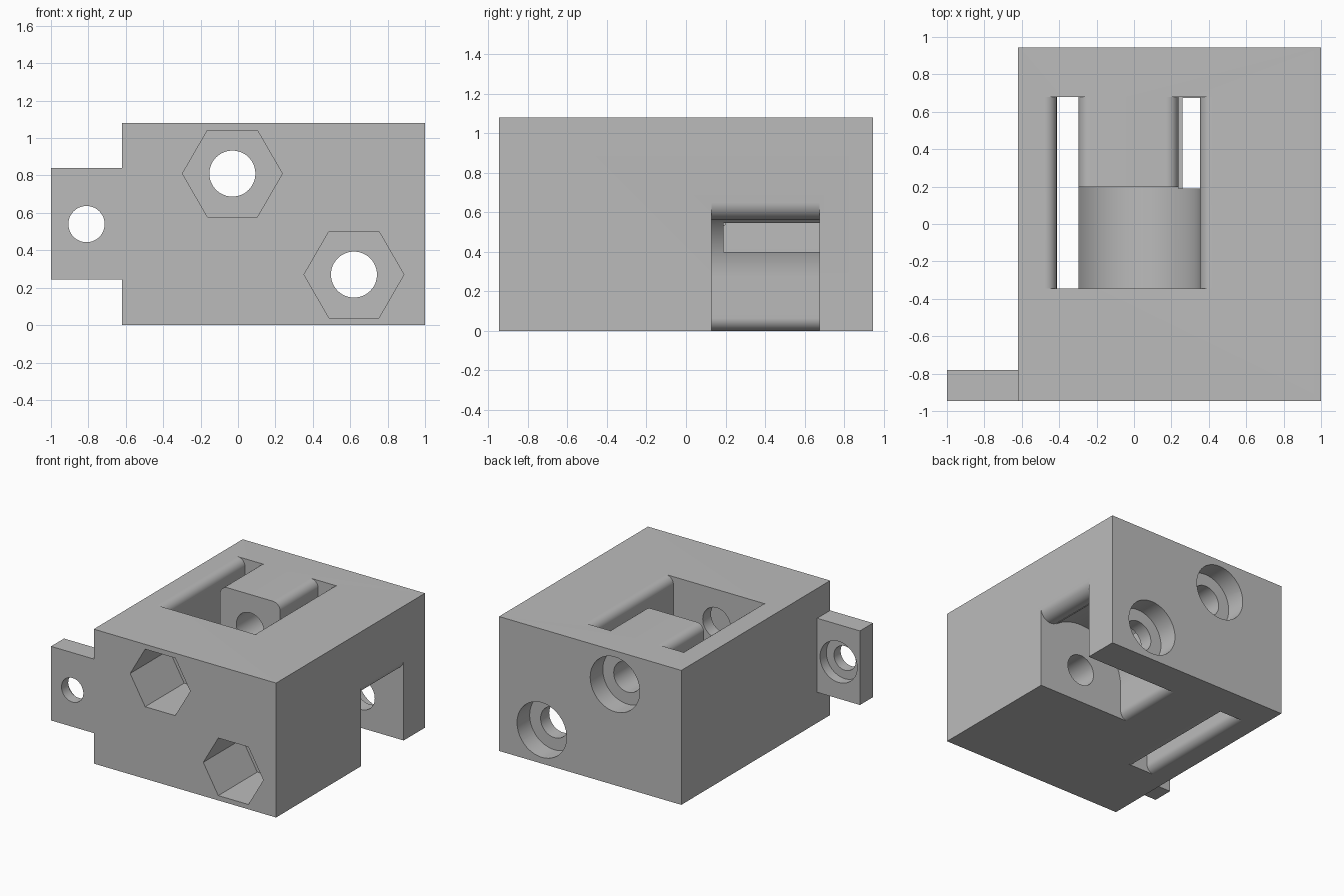
import bpy, bmesh, math

cube = bpy.data.objects.get("Cube")
if cube:
    bpy.data.objects.remove(cube, do_unlink=True)

# Main dimensions
LEFT, RIGHT, FRONT, BACK, TOP = -0.62, 1.0, -0.945, 0.945, 1.08
AX, AZ, BX, BZ = -0.03, 0.81, 0.62, 0.27      # the two pivot axes
CLEAR, HALF, FILLET = 0.383, 0.267, 0.065     # clearance, knuckle half width, edge rounding
POCKET_FRONT, POCKET_BACK = -0.345, 0.68

grey = bpy.data.materials.new("plain_grey")
grey.use_nodes = True
grey.diffuse_color = (0.5, 0.5, 0.5, 1)
grey.node_tree.nodes["Principled BSDF"].inputs["Base Color"].default_value = (0.5, 0.5, 0.5, 1)


def prism(name, profile, y0, y1):
    """Extrude an (x, z) outline along y."""
    bm = bmesh.new()
    face = bm.faces.new([bm.verts.new((x, y0, z)) for x, z in profile])
    moved = bmesh.ops.extrude_face_region(bm, geom=[face])["geom"]
    bmesh.ops.translate(bm, vec=(0, y1 - y0, 0),
                        verts=[v for v in moved if isinstance(v, bmesh.types.BMVert)])
    bmesh.ops.recalc_face_normals(bm, faces=bm.faces)
    mesh = bpy.data.meshes.new(name)
    bm.to_mesh(mesh)
    bm.free()
    mesh.materials.append(grey)
    obj = bpy.data.objects.new(name, mesh)
    bpy.context.collection.objects.link(obj)
    return obj


def box(x0, x1, z0, z1):
    return [(x0, z0), (x1, z0), (x1, z1), (x0, z1)]


def arc(cx, cz, r, start, end, steps=12):
    angles = [math.radians(start + (end - start) * i / steps) for i in range(steps + 1)]
    return [(cx + r * math.cos(a), cz + r * math.sin(a)) for a in angles]


def circle(cx, cz, r, sides=48):
    return arc(cx, cz, r, 0, 360, sides)[:-1]


def flare(x, z, side, up):
    """Rounded mouth of a slot wall, from the wall out to the open face."""
    cx, cz = x + side * FILLET, z - up * FILLET
    start = 180 if side > 0 else 0
    sweep = -90 * side * up
    return arc(cx, cz, FILLET, start, start + sweep) + [(x + side * FILLET, z + up * 0.05)]


def combine(target, tool, operation):
    mod = target.modifiers.new("shape", 'BOOLEAN')
    mod.object, mod.operation, mod.solver = tool, operation, 'EXACT'
    bpy.context.view_layer.objects.active = target
    bpy.ops.object.modifier_apply(modifier=mod.name)
    bpy.data.objects.remove(tool, do_unlink=True)


def cut(profile, y0, y1):
    combine(body, prism("cutter", profile, y0, y1), 'DIFFERENCE')


# Block with mounting tab
body = prism("hinge_block", box(LEFT, RIGHT, 0, TOP), FRONT, BACK)
tab = prism("mounting_tab", box(-1, LEFT + 0.1, 0.245, 0.84), FRONT, -0.78)
combine(body, tab, 'UNION')

# Slot left of the knuckle, open from top to bottom
wall, knuckle = AX - CLEAR, AX - HALF
slot = (flare(wall, TOP, -1, 1)[::-1] + flare(wall, 0, -1, -1)
        + flare(knuckle, 0, 1, -1)[::-1] + flare(knuckle, TOP, 1, 1))
cut(slot, POCKET_FRONT, POCKET_BACK)

# Round-bottomed pocket in front of the knuckle
pocket = (flare(wall, TOP, -1, 1)[::-1] + arc(AX, AZ, CLEAR, 180, 360, 40)
          + flare(AX + CLEAR, TOP, 1, 1))
cut(pocket, POCKET_FRONT, 0.197)

# Slot right of the knuckle, reaching down into the lower clearance
slot = (flare(AX + HALF, TOP, -1, 1)[::-1] + [(AX + HALF, 0.4), (AX + CLEAR, 0.4)]
        + flare(AX + CLEAR, TOP, 1, 1))
cut(slot, 0.19, POCKET_BACK)

# Lower clearance, open to the bottom and the side, with a rounded lip
lip_r, lip_z = 0.09, 0.65
meet = math.degrees(math.atan2(lip_z - BZ, RIGHT - lip_r - BX))
opening = ([(1.05, -0.05), (1.05, lip_z)]
           + arc(RIGHT - lip_r, lip_z, lip_r, 0, meet - 180, 16)
           + arc(BX, BZ, CLEAR, meet, 180, 30)
           + flare(BX - CLEAR, 0, -1, -1))
cut(opening, 0.13, 0.675)

# Pivot bores with hexagonal nut pockets in front and round recesses behind
for x, z in ((AX, AZ), (BX, BZ)):
    cut(circle(x, z, 0.123), -1.1, 1.1)
    cut(circle(x, z, HALF, 6), -1.1, -0.45)
    cut(circle(x, z, 0.22), 0.785, 1.1)

# Stepped screw hole in the tab
cut(circle(-0.81, 0.54, 0.097), -1.1, -0.7)
cut(circle(-0.81, 0.54, 0.165), -0.86, -0.7)

bpy.ops.object.select_all(action='DESELECT')
body.select_set(True)
bpy.context.view_layer.objects.active = body
bpy.ops.object.shade_smooth_by_angle(angle=math.radians(25))
